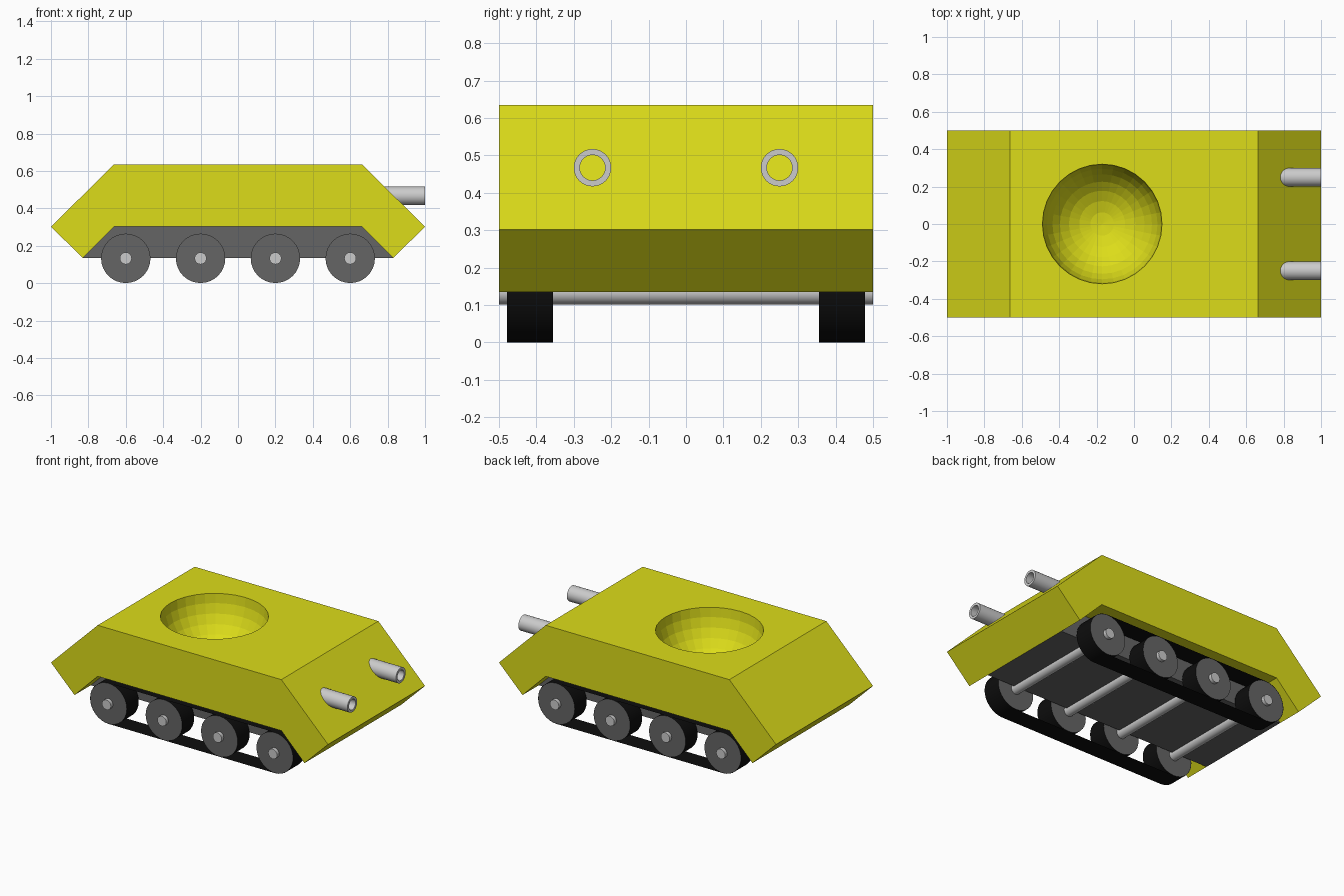
import bpy, bmesh, math
from mathutils import Matrix

if "Cube" in bpy.data.objects:
    bpy.data.objects.remove(bpy.data.objects["Cube"])


def material(name, rgb):
    m = bpy.data.materials.new(name)
    m.diffuse_color = (*rgb, 1)
    m.use_nodes = True
    m.node_tree.nodes["Principled BSDF"].inputs["Base Color"].default_value = m.diffuse_color
    return m


YELLOW = material("yellow_paint", (0.72, 0.72, 0.01))
DARK = material("dark_grey", (0.13, 0.13, 0.13))
BLACK = material("black_rubber", (0.004, 0.004, 0.004))


def make(name, bm, *mats):
    me = bpy.data.meshes.new(name)
    bm.to_mesh(me)
    bm.free()
    ob = bpy.data.objects.new(name, me)
    bpy.context.collection.objects.link(ob)
    for m in mats:
        me.materials.append(m)
    return ob


def smooth(ob):
    bpy.ops.object.select_all(action='DESELECT')
    ob.select_set(True)
    bpy.context.view_layer.objects.active = ob
    bpy.ops.object.shade_smooth_by_angle(angle=math.radians(35))


def prism(name, profile, half, mat):
    """Extrude an x-z profile across the width."""
    bm = bmesh.new()
    face = bm.faces.new([bm.verts.new((x, -half, z)) for x, z in profile])
    ext = bmesh.ops.extrude_face_region(bm, geom=[face])
    for v in ext["geom"]:
        if isinstance(v, bmesh.types.BMVert):
            v.co.y = half
    bmesh.ops.recalc_face_normals(bm, faces=bm.faces)
    return make(name, bm, mat)


def cyl_y(bm, r, depth, loc, seg=32):
    bmesh.ops.create_cone(bm, cap_ends=True, segments=seg, radius1=r, radius2=r, depth=depth,
                          matrix=Matrix.Translation(loc) @ Matrix.Rotation(math.pi / 2, 4, 'X'))


# hull shell with side arches
half_profile = [(0.83, 0.135), (1.0, 0.302), (0.663, 0.635)]
hull = prism("hull", half_profile + [(-x, z) for x, z in reversed(half_profile)]
             + [(-0.663, 0.302), (0.663, 0.302)], 0.5, YELLOW)

# turret bowl carved in the roof
bm = bmesh.new()
bmesh.ops.create_uvsphere(bm, u_segments=32, v_segments=16, radius=0.32,
                          matrix=Matrix.Translation((-0.17, 0, 0.637)))
cutter = make("bowl_cutter", bm, YELLOW)
cutter.hide_render = True
mod = hull.modifiers.new("bowl", 'BOOLEAN')
mod.operation = 'DIFFERENCE'
mod.solver = 'EXACT'
mod.object = cutter
bpy.context.view_layer.objects.active = hull
bpy.ops.object.modifier_apply(modifier=mod.name)
bpy.data.objects.remove(cutter)

# belly box between the tracks
prism("belly", [(-0.83, 0.135), (-0.663, 0.302), (0.663, 0.302), (0.83, 0.135)], 0.333, DARK)

WHEEL_X = (-0.6, -0.2, 0.2, 0.6)
R, Z, TRACK_Y, TRACK_W = 0.133, 0.133, 0.4165, 0.123

# axles
for i, x in enumerate(WHEEL_X):
    bm = bmesh.new()
    cyl_y(bm, 0.032, 1.0, (x, 0, Z))
    smooth(make(f"axle_{i + 1}", bm))

for side, s in (("front", -1), ("back", 1)):
    # wheels: grey discs with black rims
    for i, x in enumerate(WHEEL_X):
        bm = bmesh.new()
        cyl_y(bm, R - 0.001, TRACK_W, (x, s * TRACK_Y, Z))
        for f in bm.faces:
            f.material_index = 1 if len(f.verts) == 4 else 0
        smooth(make(f"{side}_wheel_{i + 1}", bm, DARK, BLACK))

    # thin track belt around the wheels
    bm = bmesh.new()
    loop = []
    for cx, start in ((0.6, -math.pi / 2), (-0.6, math.pi / 2)):
        for k in range(17):
            a = start + k * math.pi / 16
            loop.append((cx + R * math.cos(a), Z + R * math.sin(a)))
    rows = [[bm.verts.new((x, s * TRACK_Y + d * TRACK_W / 2, z)) for x, z in loop] for d in (-1, 1)]
    n = len(loop)
    for k in range(n):
        j = (k + 1) % n
        bm.faces.new((rows[0][k], rows[0][j], rows[1][j], rows[1][k]))
    bmesh.ops.recalc_face_normals(bm, faces=bm.faces)
    smooth(make(f"{side}_track_belt", bm, BLACK))

    # gun barrel: hollow tube through the sloped plate
    bm = bmesh.new()
    rings = []
    for x, r in ((0.72, 0.05), (1.0, 0.05), (1.0, 0.034), (0.72, 0.034)):
        rings.append([bm.verts.new((x, s * 0.25 + r * math.cos(a), 0.467 + r * math.sin(a)))
                      for a in (k * math.tau / 32 for k in range(32))])
    for q in range(4):
        a, b = rings[q], rings[(q + 1) % 4]
        for k in range(32):
            j = (k + 1) % 32
            bm.faces.new((a[k], a[j], b[j], b[k]))
    bmesh.ops.recalc_face_normals(bm, faces=bm.faces)
    smooth(make(f"{side}_gun_barrel", bm))
